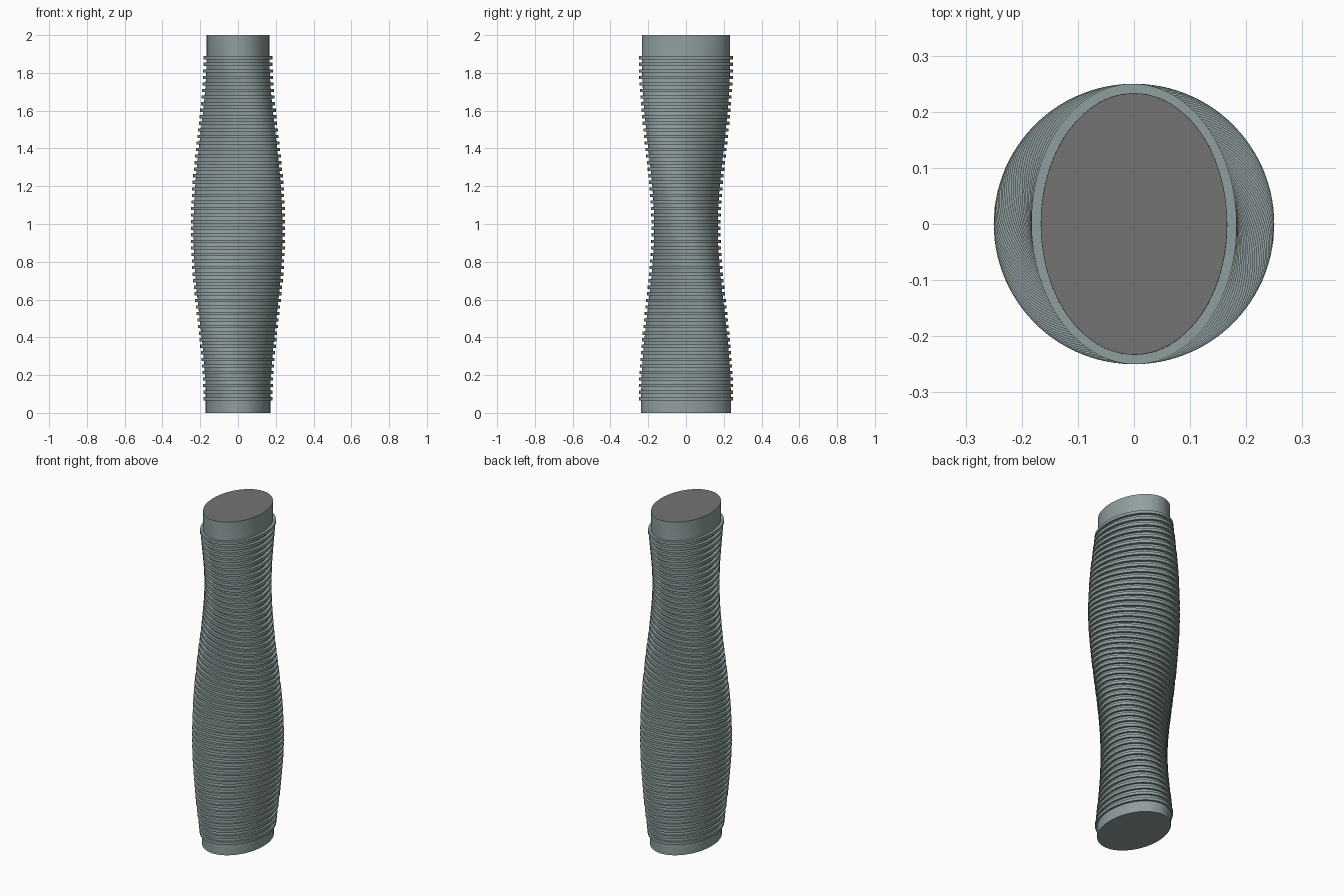
import bpy, bmesh, math

if "Cube" in bpy.data.objects:
    bpy.data.objects.remove(bpy.data.objects["Cube"])

SEG = 96            # sides around the oval
Z0, Z1 = 0.065, 1.89  # twisted, ribbed stretch


def material(name, rgb):
    m = bpy.data.materials.new(name)
    m.diffuse_color = (*rgb, 1)
    m.use_nodes = True
    m.node_tree.nodes["Principled BSDF"].inputs["Base Color"].default_value = m.diffuse_color
    return m


body_mat = material("grey_teal", (0.28, 0.345, 0.345))
cap_mat = material("neutral_grey", (0.175, 0.175, 0.175))


def twist(z):
    t = min(max((z - Z0) / (Z1 - Z0), 0), 1)
    return -math.pi * t


def oval(bm, z, rx, ry, angle):
    """Ring of vertices on a rotated ellipse."""
    c, s = math.cos(angle), math.sin(angle)
    ring = []
    for i in range(SEG):
        a = 2 * math.pi * i / SEG
        x, y = rx * math.cos(a), ry * math.sin(a)
        ring.append(bm.verts.new((x * c - y * s, x * s + y * c, z)))
    return ring


def bridge(bm, a, b):
    for i in range(SEG):
        j = (i + 1) % SEG
        bm.faces.new((a[i], a[j], b[j], b[i]))


def finish(bm, name, mats):
    bmesh.ops.recalc_face_normals(bm, faces=bm.faces)
    me = bpy.data.meshes.new(name)
    bm.to_mesh(me)
    bm.free()
    ob = bpy.data.objects.new(name, me)
    bpy.context.collection.objects.link(ob)
    for m in mats:
        me.materials.append(m)
    bpy.ops.object.select_all(action='DESELECT')
    ob.select_set(True)
    bpy.context.view_layer.objects.active = ob
    bpy.ops.object.shade_smooth_by_angle(angle=math.radians(40))
    return ob


# Twisted oval core with a grey top face
bm = bmesh.new()
levels = [0] + [Z0 + (Z1 - Z0) * i / 90 for i in range(91)] + [2]
rings = []
for z in levels:
    k = 0.0025 * (1 - z)
    rings.append(oval(bm, z, 0.1685 + k, 0.2355 + k, twist(z)))
for a, b in zip(rings, rings[1:]):
    bridge(bm, a, b)
bm.faces.new(rings[0][::-1])
bm.faces.new(rings[-1]).material_index = 1
finish(bm, "twisted_core", [body_mat, cap_mat])

# Stack of square-edged ribs following the twist
bm = bmesh.new()
COUNT, H = 53, 0.017
for n in range(COUNT):
    z = 0.075 + (1.88 - 0.075) * n / (COUNT - 1)
    t = twist(z)
    loops = [oval(bm, z - H / 2, 0.160, 0.227, t),
             oval(bm, z - H / 2, 0.183, 0.250, t),
             oval(bm, z + H / 2, 0.183, 0.250, t),
             oval(bm, z + H / 2, 0.160, 0.227, t)]
    for i in range(4):
        bridge(bm, loops[i], loops[(i + 1) % 4])
finish(bm, "ribs", [body_mat])
